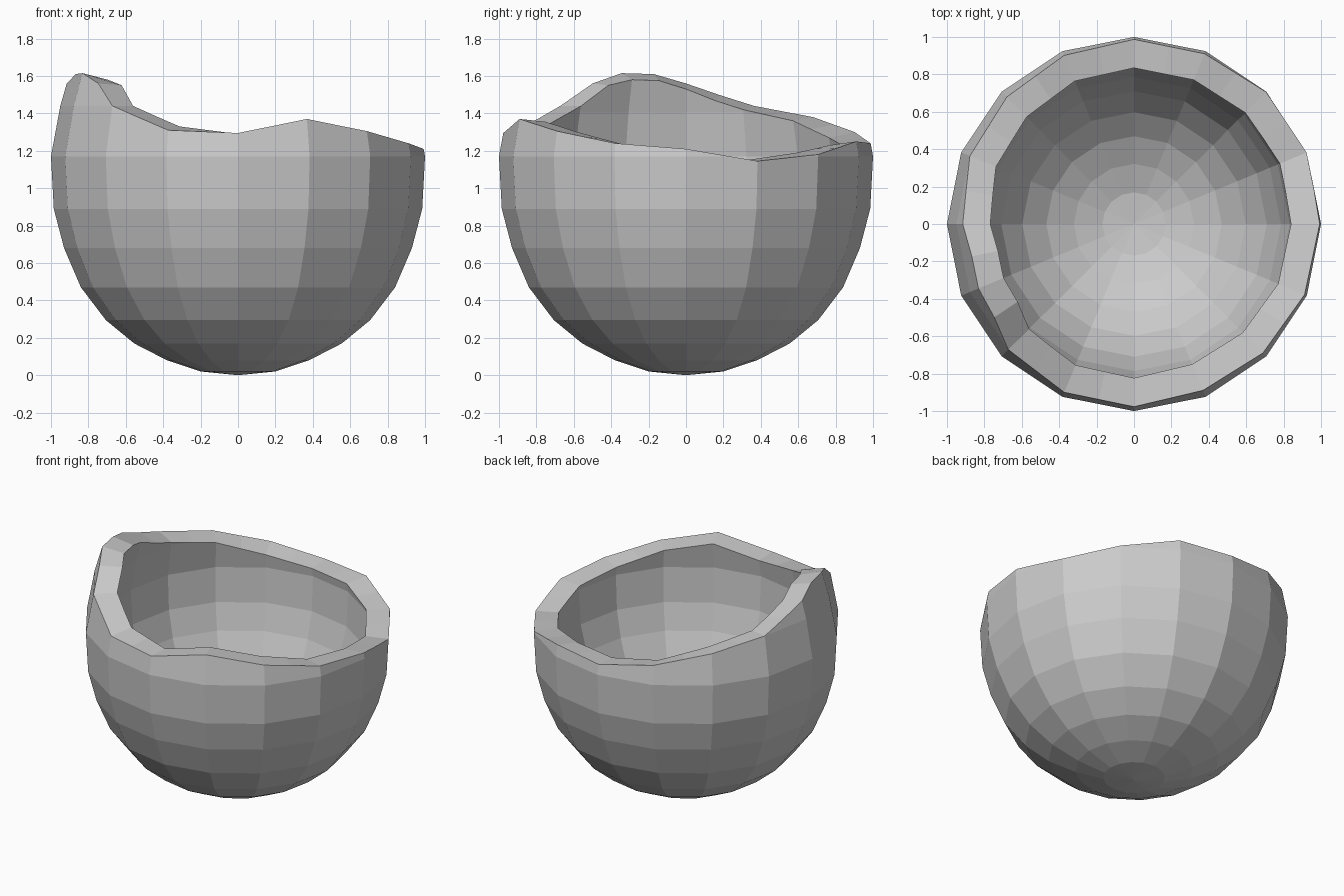
import bpy
import bmesh
from math import radians, cos, sin

default_cube = bpy.data.objects.get("Cube")
if default_cube:
    bpy.data.objects.remove(default_cube, do_unlink=True)

SIDES = 16
COLUMNS = SIDES * 2      # a middle column on every flat side gives the rim finer breaks
INNER_RADIUS = 0.845     # inner wall width relative to the outer wall
INNER_HEIGHT = 0.872     # inner wall height relative to the outer wall
BELLY = 1.17             # height of the widest ring

# Half section of the outer wall: (height, radius)
WALL = [(0.02, 0.2), (0.08, 0.38), (0.17, 0.555), (0.295, 0.707), (0.47, 0.84),
        (0.68, 0.93), (0.89, 0.985), (BELLY, 1.0), (1.44, 0.95), (1.65, 0.89)]

# Broken rim: (angle in degrees, outer height, inner height)
RIM = [(0, 1.21, 1.2), (22.5, 1.145, 1.15), (45, 1.18, 1.19), (67.5, 1.25, 1.23),
       (90, 1.24, 1.23), (112.5, 1.3, 1.27), (135, 1.38, 1.36), (157.5, 1.44, 1.42),
       (171, 1.51, 1.48), (180, 1.56, 1.53), (191.25, 1.61, 1.575),
       (202.5, 1.615, 1.58), (213.75, 1.56, 1.55), (225, 1.44, 1.44),
       (247.5, 1.31, 1.33), (270, 1.295, 1.29), (292.5, 1.37, 1.355),
       (315, 1.305, 1.3), (337.5, 1.24, 1.23), (360, 1.21, 1.2)]


def interpolate(points, x):
    """Straight-line interpolation through sorted (x, y) points."""
    if x <= points[0][0]:
        return points[0][1]
    for (xa, ya), (xb, yb) in zip(points, points[1:]):
        if x <= xb:
            return ya + (yb - ya) * (x - xa) / (xb - xa)
    return points[-1][1]


def wall_profile(inner):
    """Section of the chosen wall, the inner one shrunk about the belly."""
    if not inner:
        return WALL
    return [(BELLY + (z - BELLY) * INNER_HEIGHT, r * INNER_RADIUS) for z, r in WALL]


def add_wall(bm, inner):
    """Add one faceted wall, cut off along the broken rim; return its rim loop."""
    profile = wall_profile(inner)
    rim = [(row[0], row[2] if inner else row[1]) for row in RIM]
    bottom = BELLY * (1 - INNER_HEIGHT) if inner else 0
    pole = bm.verts.new((0, 0, bottom))
    columns = []
    for i in range(COLUMNS):
        angle = 360 * i / COLUMNS
        a = radians(angle)
        # middle columns lie on the straight chord between corners
        chord = cos(radians(180 / SIDES)) if i % 2 else 1
        top = interpolate(rim, angle)
        heights = [min(z, top) for z, _ in profile[:-1]] + [top]
        column = []
        for z in heights:
            r = interpolate(profile, z) * chord
            column.append(bm.verts.new((r * cos(a), r * sin(a), z)))
        columns.append(column)
    for i, left in enumerate(columns):
        right = columns[(i + 1) % COLUMNS]
        bm.faces.new((pole, right[0], left[0]))
        for k in range(len(left) - 1):
            bm.faces.new((left[k], right[k], right[k + 1], left[k + 1]))
    return [column[-1] for column in columns]


# Shell: outer wall, inner wall and the broken edge between them
bm = bmesh.new()
outer_rim = add_wall(bm, False)
inner_rim = add_wall(bm, True)
for i in range(COLUMNS):
    j = (i + 1) % COLUMNS
    bm.faces.new((outer_rim[i], outer_rim[j], inner_rim[j], inner_rim[i]))
bmesh.ops.remove_doubles(bm, verts=bm.verts, dist=0.0005)
bmesh.ops.recalc_face_normals(bm, faces=bm.faces)

mesh = bpy.data.meshes.new("broken_shell")
bm.to_mesh(mesh)
bm.free()
shell = bpy.data.objects.new("broken_shell", mesh)
bpy.context.collection.objects.link(shell)

# Plain grey
grey = bpy.data.materials.new("light_grey")
grey.use_nodes = True
colour = (0.6, 0.6, 0.6, 1)
grey.diffuse_color = colour
for node in grey.node_tree.nodes:
    if node.type == "BSDF_PRINCIPLED":
        node.inputs["Base Color"].default_value = colour
mesh.materials.append(grey)
